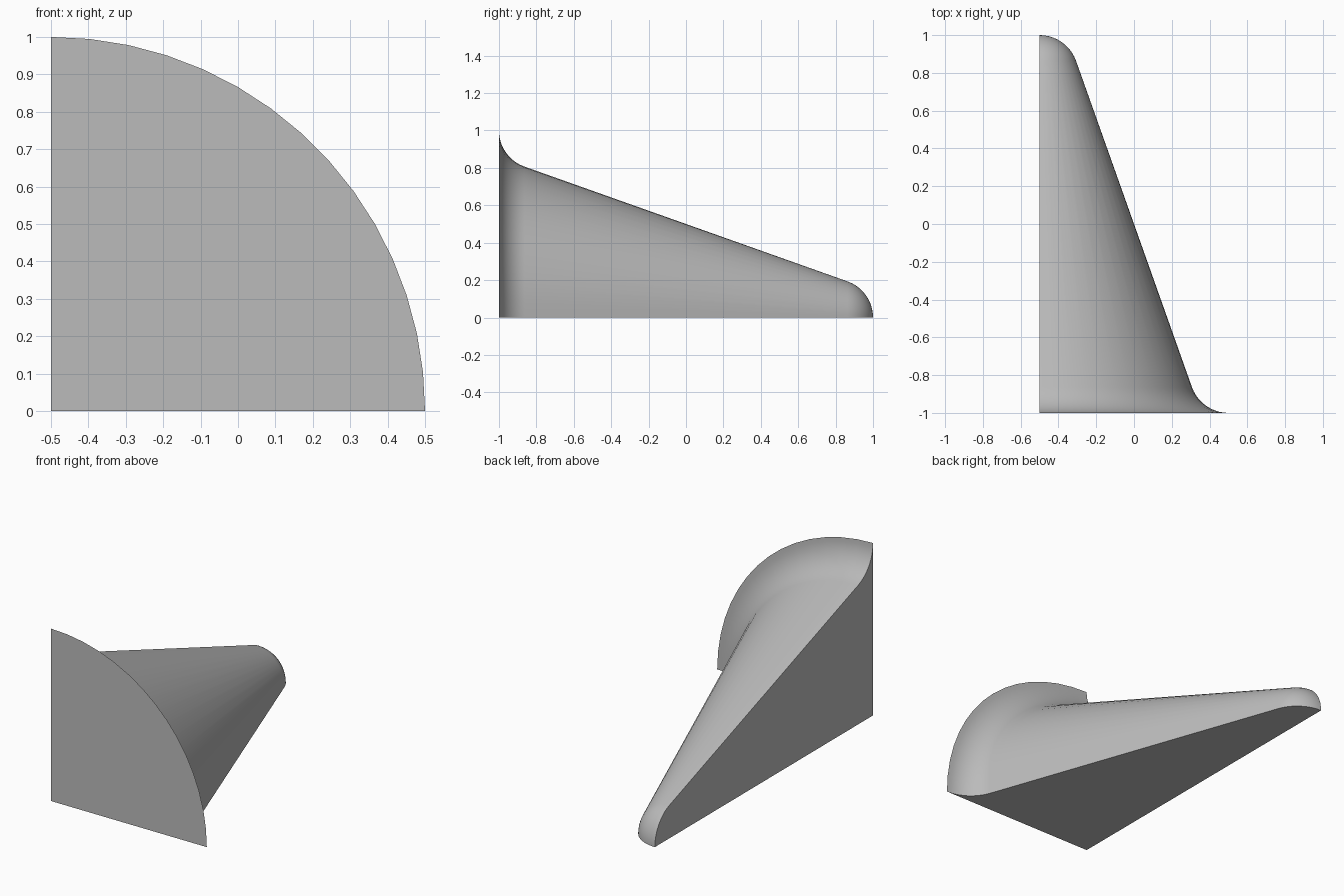
import bpy
import bmesh
from math import sin, cos, atan, pi, radians
from mathutils import Vector

cube = bpy.data.objects.get("Cube")
if cube:
    bpy.data.objects.remove(cube, do_unlink=True)

AXIS_X = -0.5      # the corner edge the quarter is turned about
FILLET = 0.205     # radius of both the foot and the tip rounding
SLOPE = 0.355      # radius lost per unit of length
SEGMENTS = 15
ARC_STEPS = 10

# Half profile (length, radius): concave foot, the tip is its mirror
turn = pi / 2 - atan(SLOPE)
foot = []
for i in range(ARC_STEPS + 1):
    a = turn * i / ARC_STEPS
    foot.append((-1 + FILLET * (1 - cos(a)), 1 - FILLET * sin(a)))
tip = [(-y, 1 - r) for y, r in reversed(foot)]
profile = [(-1, 0)] + foot + tip

# Turn the profile through a quarter circle
bm = bmesh.new()
verts = [bm.verts.new((AXIS_X, y, r)) for y, r in profile]
edges = [bm.edges.new(pair) for pair in zip(verts, verts[1:])]
bmesh.ops.spin(bm, geom=verts + edges, cent=(AXIS_X, 0, 0), axis=(0, 1, 0),
               angle=pi / 2, steps=SEGMENTS, use_duplicate=False)
bmesh.ops.remove_doubles(bm, verts=bm.verts[:], dist=0.00001)


def cap(on_plane):
    """Close one flat cut side along the profile."""
    ring = [v for v in bm.verts if on_plane(v.co)]
    ring.sort(key=lambda v: (round(v.co.y, 5),
                             (v.co - Vector((AXIS_X, v.co.y, 0))).length))
    bm.faces.new(ring)


cap(lambda co: abs(co.z) < 0.0001)
cap(lambda co: abs(co.x - AXIS_X) < 0.0001)
bmesh.ops.recalc_face_normals(bm, faces=bm.faces[:])

mesh = bpy.data.meshes.new("quarter_cone")
bm.to_mesh(mesh)
bm.free()
quarter_cone = bpy.data.objects.new("quarter_cone", mesh)
bpy.context.collection.objects.link(quarter_cone)

# Plain grey
grey = bpy.data.materials.new("plain_grey")
grey.use_nodes = True
color = (0.5, 0.5, 0.5, 1)
grey.diffuse_color = color
grey.node_tree.nodes["Principled BSDF"].inputs["Base Color"].default_value = color
mesh.materials.append(grey)

# Smooth round surface, sharp cut edges
bpy.ops.object.select_all(action='DESELECT')
quarter_cone.select_set(True)
bpy.context.view_layer.objects.active = quarter_cone
bpy.ops.object.shade_smooth_by_angle(angle=radians(30))
